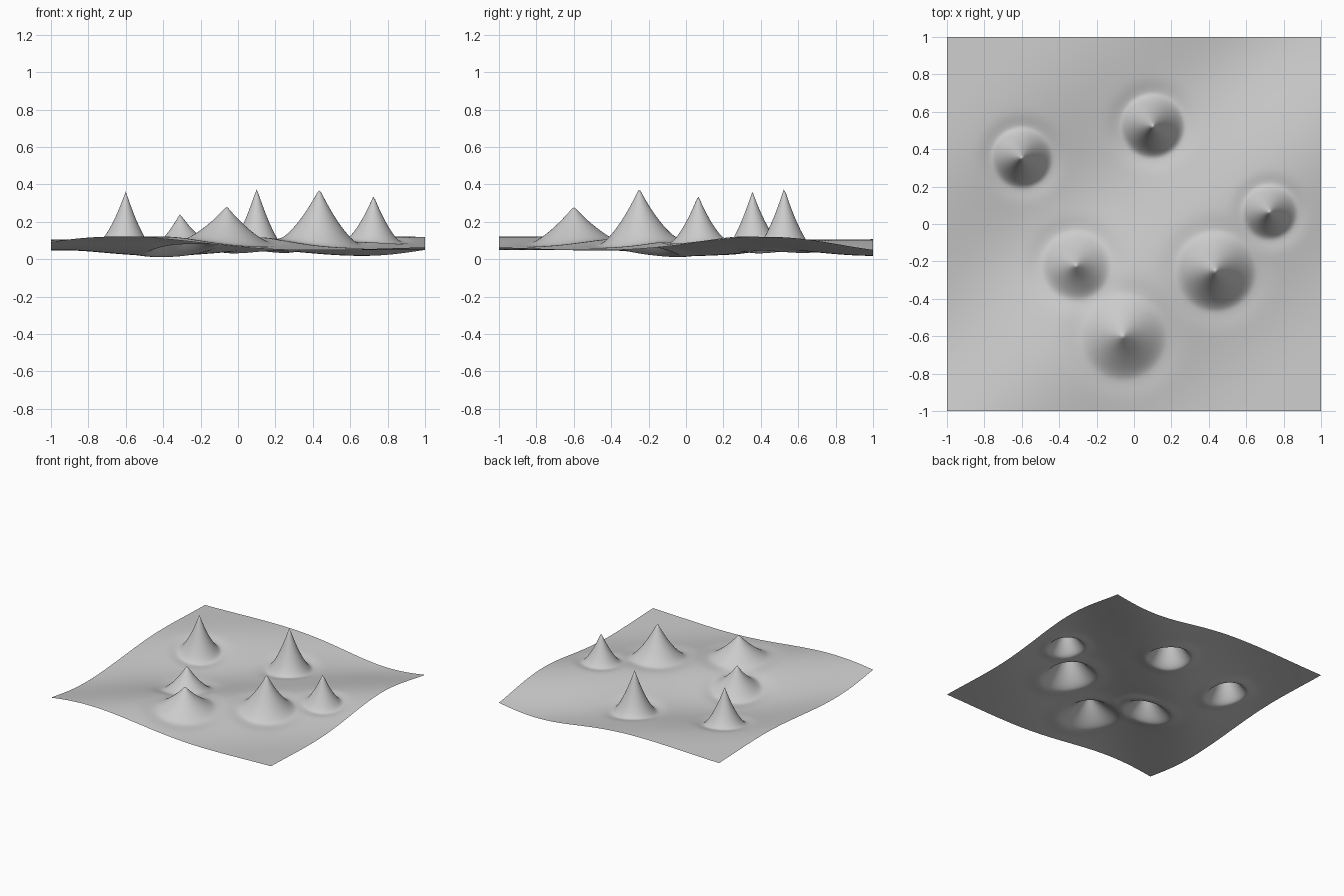
import bpy, bmesh, math

if "Cube" in bpy.data.objects:
    bpy.data.objects.remove(bpy.data.objects["Cube"])

# peaks: x, y, foot radius, summit height
PEAKS = [(-.60, .355, .158, .363), (.10, .525, .167, .381), (.725, .065, .143, .341),
         (-.31, -.22, .182, .243), (.435, -.25, .21, .379), (-.06, -.60, .225, .283)]
GRID = 180


def rolling(x, y):
    """Diagonal swell, strongest across the middle, with an uneven valley floor."""
    p = 2.9 * x - 3.3 * y - .05
    t = .73 * x + .68 * y
    swell = .052 * math.exp(-(p / 4.6) ** 2) * math.sin(p) - .002 * p
    floor = .015 * math.exp(-((p + 1.57) / 1.8) ** 2) * math.cos(4.4 * (t + .26))
    return .077 + swell - floor


def height(x, y):
    z = rolling(x, y)
    for px, py, radius, top in PEAKS:
        r = math.hypot(x - px, y - py) / radius
        # concave cone with a faint, wide moat around its foot
        z += (top - rolling(px, py)) * max(0, 1 - r / 1.05) ** 1.65
        z -= .011 * math.exp(-((r - 1.05) / .33) ** 2)
    return max(z, 0)


# ground sheet
bm = bmesh.new()
bmesh.ops.create_grid(bm, x_segments=GRID, y_segments=GRID, size=1)
for v in bm.verts:
    v.co.z = height(v.co.x, v.co.y)
for f in bm.faces:
    f.smooth = True
mesh = bpy.data.meshes.new("terrain")
bm.to_mesh(mesh)
bm.free()

# single grey surface
grey = bpy.data.materials.new("grey")
grey.diffuse_color = (.6, .6, .6, 1)
grey.use_nodes = True
grey.node_tree.nodes["Principled BSDF"].inputs["Base Color"].default_value = grey.diffuse_color
mesh.materials.append(grey)
bpy.context.collection.objects.link(bpy.data.objects.new("terrain", mesh))
